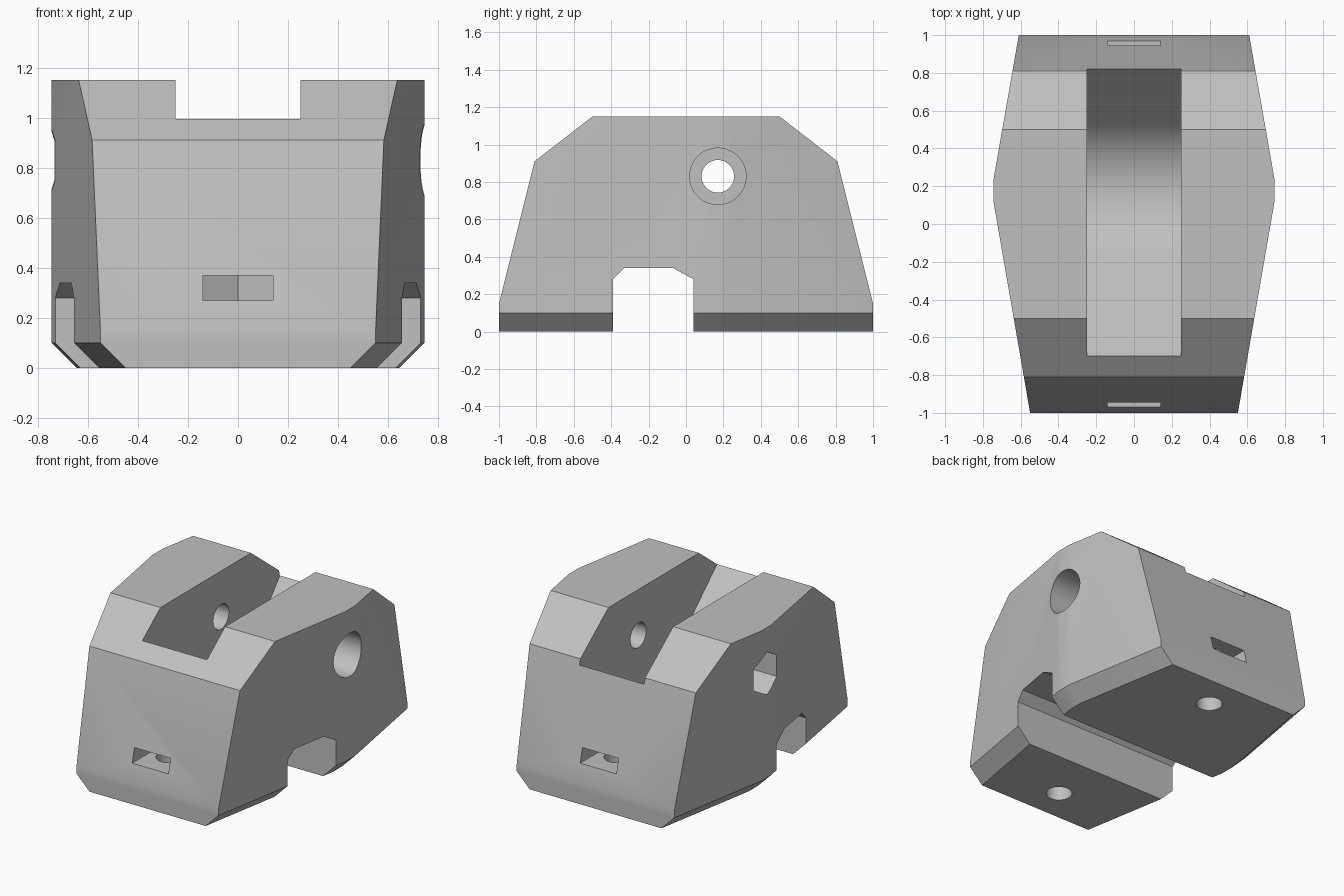
import bpy
import bmesh
from math import sin, cos, pi, radians, asin, atan2, hypot

cube = bpy.data.objects.get("Cube")
if cube:
    bpy.data.objects.remove(cube, do_unlink=True)

grey = bpy.data.materials.new("plain grey")
grey.use_nodes = True
COLOUR = (0.53, 0.53, 0.53, 1)
grey.diffuse_color = COLOUR
grey.node_tree.nodes["Principled BSDF"].inputs["Base Color"].default_value = COLOUR


def loft(name, rings):
    """Closed solid through rings of equal point count."""
    bm = bmesh.new()
    loops = [[bm.verts.new(p) for p in ring] for ring in rings]
    n = len(loops[0])
    for a, b in zip(loops, loops[1:]):
        for i in range(n):
            j = (i + 1) % n
            bm.faces.new((a[i], a[j], b[j], b[i]))
    bm.faces.new(loops[0][::-1])
    bm.faces.new(loops[-1])
    bmesh.ops.recalc_face_normals(bm, faces=bm.faces)
    mesh = bpy.data.meshes.new(name)
    bm.to_mesh(mesh)
    bm.free()
    mesh.materials.append(grey)
    obj = bpy.data.objects.new(name, mesh)
    bpy.context.collection.objects.link(obj)
    return obj


def side_prism(name, yz, x0, x1):
    return loft(name, [[(x, y, z) for y, z in yz] for x in (x0, x1)])


def upright_prism(name, xy, z0, z1):
    return loft(name, [[(x, y, z) for x, y in xy] for z in (z0, z1)])


def polygon(cx, cy, r, n, turn=0.0):
    return [(cx + r * cos(turn + 2 * pi * i / n), cy + r * sin(turn + 2 * pi * i / n))
            for i in range(n)]


def combine(target, tool, operation="DIFFERENCE"):
    tool.hide_render = True
    mod = target.modifiers.new(operation.lower(), "BOOLEAN")
    mod.operation = operation
    mod.solver = "EXACT"
    mod.object = tool
    bpy.context.view_layer.objects.active = target
    bpy.ops.object.modifier_apply(modifier=mod.name)
    bpy.data.objects.remove(tool, do_unlink=True)


# Main block: tapered plan with chamfered bottom, trimmed to the side profile
half = [(0.55, -1), (0.745, 0.125), (0.745, 0.23), (0.61, 1)]


def plan_ring(inset, z):
    right = [(x - inset, y, z) for x, y in half]
    return right + [(-x, y, z) for x, y, z in reversed(right)]


block = loft("block", [plan_ring(0.1, 0), plan_ring(0, 0.1), plan_ring(0, 1.3)])
profile = [(-1, -0.1), (-1, 0.15), (-0.81, 0.91), (-0.5, 1.15),
           (0.5, 1.15), (0.81, 0.91), (1, 0.15), (1, -0.1)]
combine(block, side_prism("profile_trim", profile, -1, 1), "INTERSECT")

# Cross notch underneath
notch = [(-0.39, -0.1), (-0.39, 0.28), (-0.33, 0.34),
         (-0.07, 0.34), (0.04, 0.28), (0.04, -0.1)]
combine(block, side_prism("notch_cutter", notch, -1, 1))

# Top channel: two ramps tangent to an arc around the pin
PIN_Y, PIN_Z, ARC = 0.17, 0.83, 0.47


def ramp_angle(y, z):
    dy, dz = abs(y - PIN_Y), z - PIN_Z
    return asin(ARC / hypot(dy, dz)) + atan2(dz, dy)


front_lip, back_lip = (-0.70, 0.995), (0.82, 0.87)
a0, a1 = -ramp_angle(*front_lip), ramp_angle(*back_lip)
STEPS = 24
arc = []
for i in range(STEPS + 1):
    a = a0 + (a1 - a0) * i / STEPS
    arc.append((PIN_Y + ARC * sin(a), PIN_Z - ARC * cos(a)))


def beyond(lip, tangent):
    return tuple(t + (p - t) * 1.6 for p, t in zip(lip, tangent))


channel = ([beyond(front_lip, arc[0])] + arc + [beyond(back_lip, arc[-1])]
           + [(1.3, 1.6), (-1.3, 1.6)])
combine(block, side_prism("channel_cutter", channel, -0.25, 0.25))

# Pin hole, with a round head recess on one side and a hexagonal one on the other
combine(block, side_prism("pin_cutter", polygon(PIN_Y, PIN_Z, 0.087, 40), -1, 1))
combine(block, side_prism("head_cutter", polygon(PIN_Y, PIN_Z, 0.151, 48), 0.45, 1))
combine(block, side_prism("nut_cutter", polygon(PIN_Y, PIN_Z, 0.15, 6, pi / 2), -1, -0.45))

# Nut slots in both ends, met by bolt holes from below
for s in (-1, 1):
    slot = [(-0.14, s * 1.2), (0.14, s * 1.2), (0.14, s * 0.68),
            (0, s * 0.6), (-0.14, s * 0.68)]
    combine(block, upright_prism("slot_cutter", slot, 0.27, 0.37))
    combine(block, upright_prism("bolt_cutter", polygon(0, s * 0.76, 0.085, 32), -0.1, 0.45))

bpy.ops.object.select_all(action="DESELECT")
block.select_set(True)
bpy.context.view_layer.objects.active = block
bpy.ops.object.shade_smooth_by_angle(angle=radians(25))
